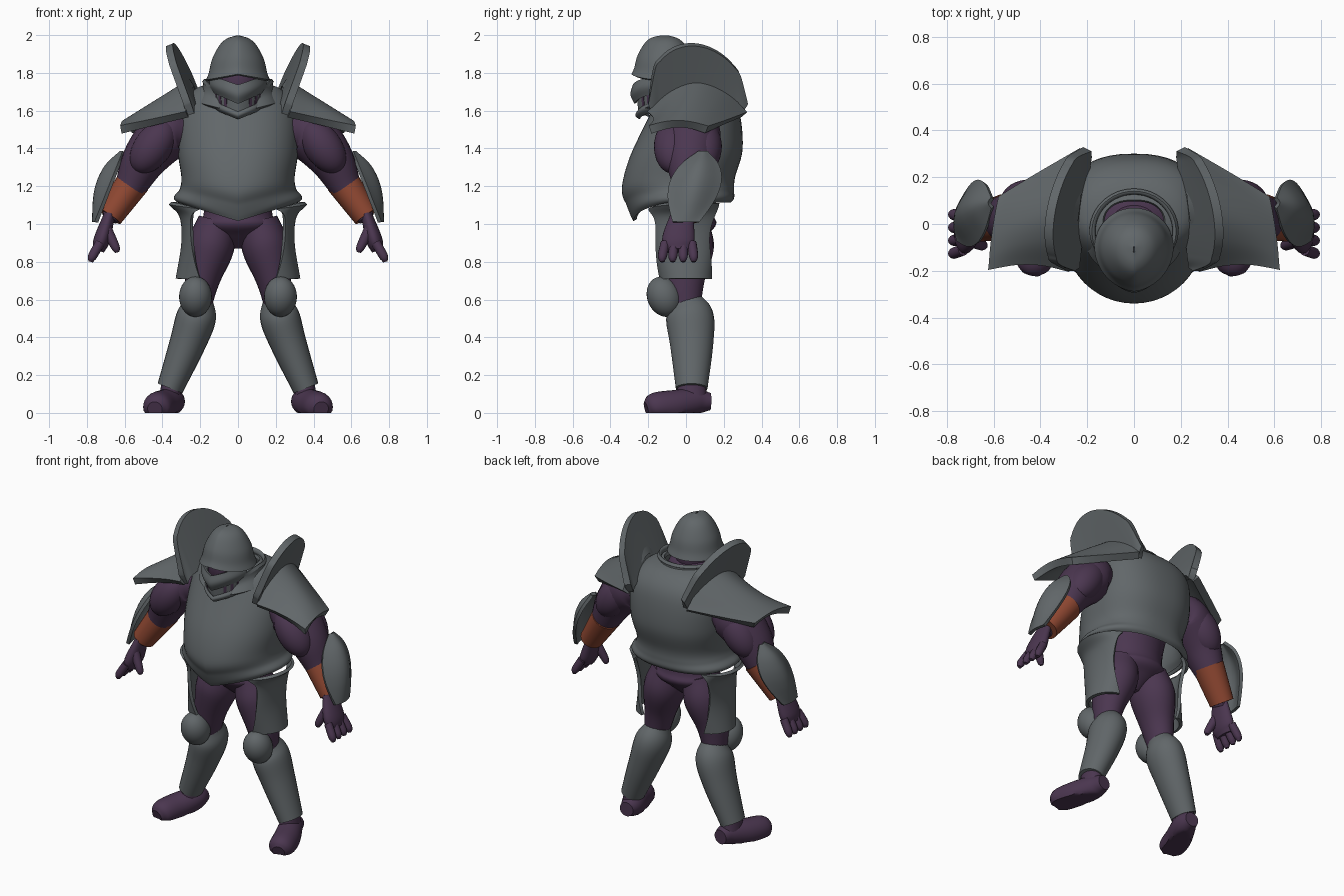
import bpy, bmesh
from math import cos, sin, pi, radians, copysign
from mathutils import Vector, Euler

default = bpy.data.objects.get("Cube")
if default:
    bpy.data.objects.remove(default, do_unlink=True)


def make_material(name, *colour):
    mat = bpy.data.materials.new(name)
    mat.use_nodes = True
    mat.diffuse_color = (*colour, 1)
    mat.node_tree.nodes["Principled BSDF"].inputs["Base Color"].default_value = (*colour, 1)
    return mat


STEEL = make_material("grey steel", .12, .135, .142)
SKIN = make_material("dark purple", .07, .037, .08)
LEATHER = make_material("brown leather", .28, .065, .032)
FORWARD, UP = Vector((0, 1, 0)), Vector((0, 0, 1))
parts = []


def spline(rows, steps=6):
    """Smooth curve through equally long tuples of numbers."""
    points = [Vector(row) for row in rows]
    padded = [points[0] * 2 - points[1]] + points + [points[-1] * 2 - points[-2]]
    curve = []
    for before, start, end, after in zip(padded, padded[1:], padded[2:], padded[3:]):
        leave, arrive = (end - before) / 2, (after - start) / 2
        for step in range(steps):
            t = step / steps
            ease = t * t * (3 - 2 * t)
            curve.append(start.lerp(end, ease) + leave * (t * (1 - t) ** 2)
                         - arrive * (t * t * (1 - t)))
    return curve + [points[-1]]


def finish(name, bm, material, mirror, thick=0):
    bmesh.ops.recalc_face_normals(bm, faces=bm.faces[:])
    mesh = bpy.data.meshes.new(name)
    bm.to_mesh(mesh)
    bm.free()
    mesh.materials.append(material)
    obj = bpy.data.objects.new(name, mesh)
    bpy.context.scene.collection.objects.link(obj)
    if thick:
        solid = obj.modifiers.new("thickness", 'SOLIDIFY')
        solid.thickness, solid.offset = thick, 0
    if mirror:
        obj.modifiers.new("mirror", 'MIRROR').use_mirror_merge = False
    parts.append(obj)


def skin(name, rings, material, mirror, wrap=True, caps=False, thick=0):
    """Join a series of rings or open rows with faces."""
    bm = bmesh.new()
    verts = [[bm.verts.new(co) for co in ring] for ring in rings]
    count = len(verts[0])
    for low, high in zip(verts, verts[1:]):
        for i in range(count if wrap else count - 1):
            j = (i + 1) % count
            bm.faces.new((low[i], low[j], high[j], high[i]))
    if caps:
        bm.faces.new(verts[0])
        bm.faces.new(verts[-1])
    finish(name, bm, material, mirror, thick)


def tube(name, rows, depth=1, material=SKIN, mirror=True, ref=FORWARD, sides=24):
    """Limb from rows of x, y, z, radius; depth scales the radius along ref."""
    rows = spline(rows)
    centres = [Vector(row[:3]) for row in rows]
    rings = []
    for i, row in enumerate(rows):
        along = centres[min(i + 1, len(rows) - 1)] - centres[max(i - 1, 0)]
        across = ref.cross(along).normalized()
        over = along.normalized().cross(across) * depth
        ring = []
        for k in range(sides):
            angle = 2 * pi * k / sides
            co = centres[i] + (across * cos(angle) + over * sin(angle)) * row[3]
            co.z = max(co.z, 0)
            ring.append(co)
        rings.append(ring)
    skin(name, rings, material, mirror, caps=True)


def turned(y, depth, profile):
    """Shell rows with a fixed centre and proportion from z, radius pairs."""
    return [(z, r, y, r * depth) for z, r in profile]


def shell(name, rows, dips=(0, 0), keel=0, x=0, start=0, end=360, pinch=0, power=2,
          material=STEEL, thick=.015, mirror=False, sides=48):
    """Armour from rows of z, x radius, y, y radius; the front dips to a point."""
    full = end - start == 360
    rows = spline(rows)
    rings = []
    for i, (z, wide, y, deep) in enumerate(rows):
        share = i / (len(rows) - 1)
        dip = dips[0] * (1 - share) + dips[1] * share
        narrow = pinch * sin(pi * share)
        ring = []
        for k in range(sides if full else sides + 1):
            angle = radians(start + narrow + (end - start - 2 * narrow) * k / sides)
            c, s = cos(angle), sin(angle)
            vee = 1 - abs(c) if s < 0 else 0
            if s > 0:
                c, s = copysign(abs(c) ** (2 / power), c), s ** (2 / power)
            ring.append((x + wide * c, y + deep * s - keel * vee, z - dip * vee))
        rings.append(ring)
    skin(name, rings, material, mirror, wrap=full, thick=thick)


def plate(name, rows, thick):
    """Curved plate through a small net of points."""
    across = [spline(row) for row in rows]
    skin(name, [spline(col) for col in zip(*across)], STEEL, True, wrap=False, thick=thick)


def ball(name, centre, radii, tilt=(0, 0, 0), material=SKIN, mirror=True):
    bm = bmesh.new()
    bmesh.ops.create_uvsphere(bm, u_segments=28, v_segments=18, radius=1)
    turn = Euler([radians(angle) for angle in tilt])
    for vert in bm.verts:
        co = Vector([p * r for p, r in zip(vert.co, radii)])
        co.rotate(turn)
        vert.co = co + Vector(centre)
    finish(name, bm, material, mirror)


def fractions(count):
    return [i / count for i in range(count + 1)]


# Body, legs and feet
tube("torso_body", [(0, 0, .87, .03), (0, 0, .94, .13), (0, 0, 1, .2), (0, 0, 1.1, .18),
                    (0, 0, 1.5, .24), (0, 0, 1.66, .1)], depth=.8, mirror=False)
tube("thigh", [(.11, 0, 1.02, .1), (.145, 0, .88, .125), (.19, -.01, .7, .092), (.22, 0, .5, .06)],
     depth=1.18)
tube("ankle", [(.35, .03, .2, .05), (.36, .03, .05, .06)], depth=1.4)
tube("foot", [(.34, .13, .06, .045), (.35, .05, .06, .07), (.4, -.07, .04, .08),
              (.43, -.17, .03, .075), (.44, -.21, .02, .04)], ref=UP)

# Leg armour
tube("greave", [(.2, 0, .6, .07), (.22, .02, .51, .105), (.27, .03, .36, .095),
                (.36, .03, .13, .07)], depth=1.2, material=STEEL)
ball("knee_guard", (.225, -.115, .615), (.087, .09, .11), (24, 0, 0), STEEL)
shell("hip_guard", [(1.11, .16, -.01, .18), (1.04, .1, 0, .18), (.9, .09, -.01, .16),
                    (.71, .12, 0, .13)], dips=(.03, 0), x=.2, start=-90, end=80, pinch=30,
      thick=.02, mirror=True)

# Breastplate with flared hem, and collar
shell("breastplate", [(1.12, .31, -.02, .25), (1.14, .33, -.02, .265), (1.18, .3, -.03, .275),
                      (1.25, .29, -.04, .29), (1.4, .31, 0, .29), (1.6, .3, .04, .23),
                      (1.7, .23, .03, .17), (1.74, .13, 0, .1)],
      dips=(.1, .02), power=2.4, thick=.02)
shell("collar", turned(-.03, .95, [(1.64, .21), (1.7, .18), (1.75, .175), (1.76, .185)]),
      dips=(.06, .19), thick=.02)

# Head, helmet and mask
ball("head", (0, -.1, 1.76), (.12, .135, .17), mirror=False)
ball("neck", (0, -.05, 1.66), (.155, .1, .1), mirror=False)
shell("helmet", turned(-.1, 1, [(1.992, .001), (1.975, .055), (1.94, .093), (1.87, .13),
                                (1.8, .147), (1.76, .162)]), dips=(0, -.03), keel=.02)
MASK = {"keel": .02, "start": 190, "end": 350}
jaw = [(1.72, .13), (1.62, .12)]
shell("mask_brow", turned(-.09, 1.2, [(1.785, .137), (1.74, .147), (1.7, .13)]), (.05, .06), **MASK)
shell("mask_jaw", turned(-.09, 1.1, jaw), (.05, .05), **MASK)
shell("mask_chin", turned(-.09, 1.1, [(1.65, .13), (1.63, .137), (1.61, .12)]), (.06, .05), **MASK)
for angle in (296, 312, 328):
    shell("mask_slot", turned(-.09, 1.1, [(z, r + .006) for z, r in jaw]), (.05, .05), .02,
          start=angle, end=angle + 7, material=SKIN, thick=.008, mirror=True, sides=4)

# Shoulder armour: upright arched flange and sloping guard
flange = []
for t in fractions(16):
    arch, y = abs(sin(pi * t ** .85)) ** .42, .52 * t - .2
    flange.append([(.25 - .05 * t, .9 * y, 1.58 + .06 * arch),
                   (.27 - .07 * t + .12 * arch, y, 1.64 + .31 * arch)])
plate("shoulder_flange", flange, thick=.04)
plate("shoulder_guard", [[(.27 + .35 * u - .05 * v,
                           v * (.5 - .2 * u) - .19 + .03 * sin(pi * u) * (1 - v),
                           1.58 - .08 * u + sin(pi * v) * (.17 - .14 * u))
                          for v in fractions(4)] for u in fractions(3)], thick=.045)

# Arms with bracers and forearm guards
tube("arm", [(.27, .03, 1.5, .1), (.37, .03, 1.48, .14), (.49, .02, 1.35, .12),
             (.58, .02, 1.18, .08), (.68, -.02, 1.03, .045)], depth=1.1)
for name, y in (("biceps", -.07), ("triceps", .09)):
    ball(name, (.45, y, 1.41), (.1, .1, .16), (0, -35, 0))
tube("leather_bracer", [(.55, .03, 1.23, .09), (.68, 0, 1.04, .07)], depth=1.1, material=LEATHER)
guard = []
for t in fractions(6):
    x, y, z = .605 + .145 * t, .09 - .09 * t, 1.38 - .37 * t
    half = .02 + .05 * t + .09 * sin(pi * t ** .8)
    bulge = .012 + .06 * sin(pi * t ** .75)
    guard.append([(x, y - half, z), (x + bulge, y, z), (x, y + half, z)])
plate("forearm_guard", guard, thick=.02)

# Hands
tube("palm", [(.68, -.02, 1.05, .03), (.72, -.04, .92, .043), (.74, -.04, .86, .032)], depth=2)
for i in range(4):
    y, tip = .047 * i - .11, .055 * i - .125
    tube("finger", [(.73, y, .9, .025), (.77, tip, .83, .024), (.78, tip, .8, .012)], sides=12)
tube("thumb", [(.7, -.07, .98, .03), (.65, -.09, .88, .023), (.64, -.09, .85, .012)], sides=12)

# Bake modifiers, then smooth with sharp rims
bpy.ops.object.select_all(action='DESELECT')
for obj in parts:
    obj.select_set(True)
bpy.context.view_layer.objects.active = parts[0]
bpy.ops.object.convert(target='MESH')
bpy.ops.object.shade_smooth_by_angle(angle=radians(40))
